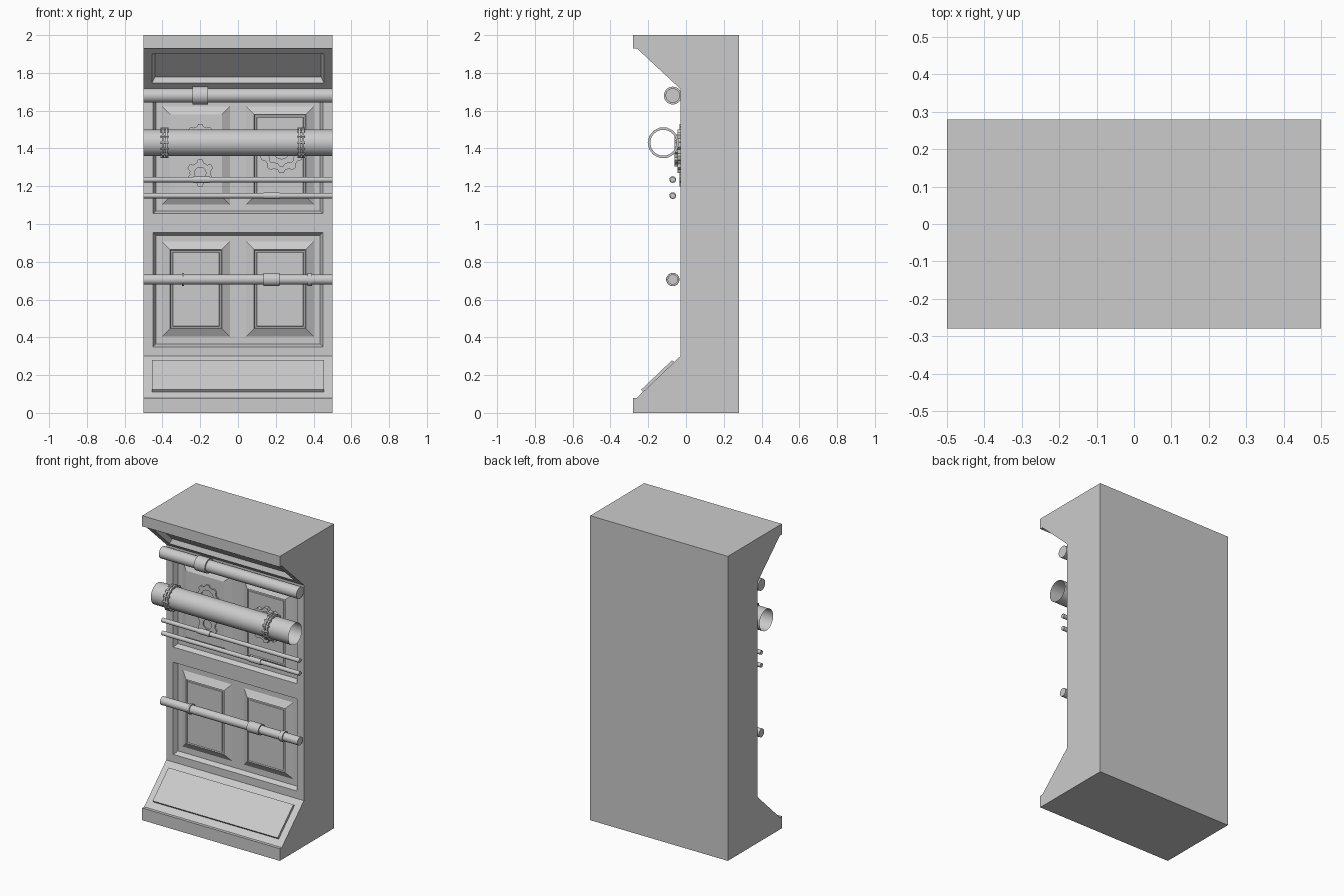
import bpy, bmesh
from math import pi, cos, sin
from mathutils import Matrix, Vector

if "Cube" in bpy.data.objects:
    bpy.data.objects.remove(bpy.data.objects["Cube"])


def finish(bm, name, smooth=False):
    bmesh.ops.recalc_face_normals(bm, faces=bm.faces[:])
    mesh = bpy.data.meshes.new(name)
    bm.to_mesh(mesh)
    bm.free()
    ob = bpy.data.objects.new(name, mesh)
    bpy.context.collection.objects.link(ob)
    if smooth:
        bpy.ops.object.select_all(action='DESELECT')
        ob.select_set(True)
        bpy.context.view_layer.objects.active = ob
        bpy.ops.object.shade_smooth_by_angle()
    return ob


def inset(bm, face, *steps):
    for thickness, depth in steps:
        bmesh.ops.inset_individual(bm, faces=[face], thickness=thickness,
                                   depth=depth, use_even_offset=True)


def lathe(name, profile, y, z, segments=32):
    """Spin (x, radius) points around an axis parallel to x."""
    bm = bmesh.new()
    vs = [bm.verts.new((x, 0, r)) for x, r in profile]
    es = [bm.edges.new(p) for p in zip(vs, vs[1:])]
    bmesh.ops.spin(bm, geom=vs + es, cent=(0, 0, 0), axis=(1, 0, 0),
                   angle=2 * pi, steps=segments)
    bmesh.ops.remove_doubles(bm, verts=bm.verts[:], dist=1e-5)
    bmesh.ops.translate(bm, verts=bm.verts[:], vec=(0, y, z))
    return finish(bm, name, True)


def pipe(name, y, z, r, collars):
    lathe(name, [(-.5, 0), (-.5, r), (.5, r), (.5, 0)], y, z)
    for i, (a, b, cr) in enumerate(collars):
        lathe(f"{name}_collar_{i + 1}",
              [(a, r * .95), (a, cr), (b, cr), (b, r * .95)], y, z)


def gear(name, x, z, y0, y1, ro, ri, hole, teeth):
    """Toothed ring in the x-z plane."""
    bm = bmesh.new()
    n = teeth * 6
    loops = []
    for y, inner in ((y1, False), (y0, False), (y0, True), (y1, True)):
        loop = []
        for i in range(n):
            r = hole if inner else (ro if i % 6 < 3 else ri)
            a = 2 * pi * (i - 1) / n + pi / 2
            loop.append(bm.verts.new((x + r * cos(a), y, z + r * sin(a))))
        loops.append(loop)
    for k in range(4):
        a, b = loops[k], loops[(k + 1) % 4]
        for i in range(n):
            j = (i + 1) % n
            bm.faces.new((a[i], a[j], b[j], b[i]))
    return finish(bm, name)


# Wall body: side profile extruded across x, with inset panels on the front
profile = [(.28, 0), (.28, 2), (-.28, 2), (-.28, 1.93), (-.26, 1.93),
           (-.03, 1.715), (-.03, 1.005), (-.03, .30), (-.26, .08),
           (-.28, .08), (-.28, 0)]
bm = bmesh.new()
left = [bm.verts.new((-.5, y, z)) for y, z in profile]
right = [bm.verts.new((.5, y, z)) for y, z in profile]
n = len(profile)
sides = [bm.faces.new((left[i], left[(i + 1) % n], right[(i + 1) % n], right[i]))
         for i in range(n)]
bm.faces.new(left)
bm.faces.new(right)
bmesh.ops.recalc_face_normals(bm, faces=bm.faces[:])
inset(bm, sides[4], (.045, 0), (.015, -.03))     # upper slope, sunk
inset(bm, sides[5], (.05, 0), (.015, -.03))      # upper wall, sunk
inset(bm, sides[6], (.05, 0), (.015, -.03))      # lower wall, sunk
inset(bm, sides[7], (.045, 0), (.001, .015))     # lower slope, raised
finish(bm, "wall_body")

# Raised bevelled panels inside the two sunk areas
for row, z0, z1 in (("lower", .40, .91), ("upper", 1.10, 1.625)):
    for side, s in (("left", -1), ("right", 1)):
        xa, xb = sorted((s * .04, s * .405))
        bm = bmesh.new()
        f = bm.faces.new([bm.verts.new((x, .002, z)) for x, z in
                          ((xa, z0), (xb, z0), (xb, z1), (xa, z1))])
        f.normal_update()
        inset(bm, f, (.046, .027))
        if (row, side) != ("upper", "left"):
            inset(bm, f, (.003, -.008), (.009, 0), (.002, .004))
        finish(bm, f"{row}_{side}_panel")

# Gear ornaments on the upper panels
gear("upper_left_gear", -.2, 1.45, -.034, 0, .08, .068, .045, 8)
gear("lower_left_gear", -.2, 1.27, -.034, 0, .072, .056, .03, 6)
gear("right_gear", .23, 1.385, -.045, 0, .115, .1, .07, 10)
gear("right_gear_hub", .23, 1.39, -.06, 0, .085, .075, .045, 8)

# Solid pipes with collars
pipe("top_pipe", -.07, 1.68, .038, [(-.24, -.16, .047)])
pipe("thin_pipe_a", -.07, 1.235, .014, [(-.235, -.15, .018)])
pipe("thin_pipe_b", -.07, 1.15, .014, [(.135, .22, .018)])
pipe("lower_pipe", -.07, .706, .027,
     [(-.297, -.285, .034), (.135, .22, .035), (.368, .392, .034)])

# Large open pipe with bolted flanges
BY, BZ, BR = -.12, 1.43, .07
lathe("large_pipe", [(-.5, BR), (.5, BR)], BY, BZ, 40)
for side, cx in (("left", -.388), ("right", .335)):
    for k, dx in enumerate((-.009, .009)):
        a, b = cx + dx - .006, cx + dx + .006
        lathe(f"{side}_flange_{k + 1}",
              [(a, BR * .98), (a, .081), (b, .081), (b, BR * .98)], BY, BZ, 40)
    bm = bmesh.new()
    for i in range(14):
        ang = 2 * pi * i / 14
        pos = Vector((cx, BY + .0765 * cos(ang), BZ + .0765 * sin(ang)))
        bmesh.ops.create_cone(bm, cap_ends=True, segments=6, radius1=.007,
                              radius2=.007, depth=.042,
                              matrix=Matrix.Translation(pos) @ Matrix.Rotation(pi / 2, 4, 'Y'))
    finish(bm, f"{side}_flange_bolts")
